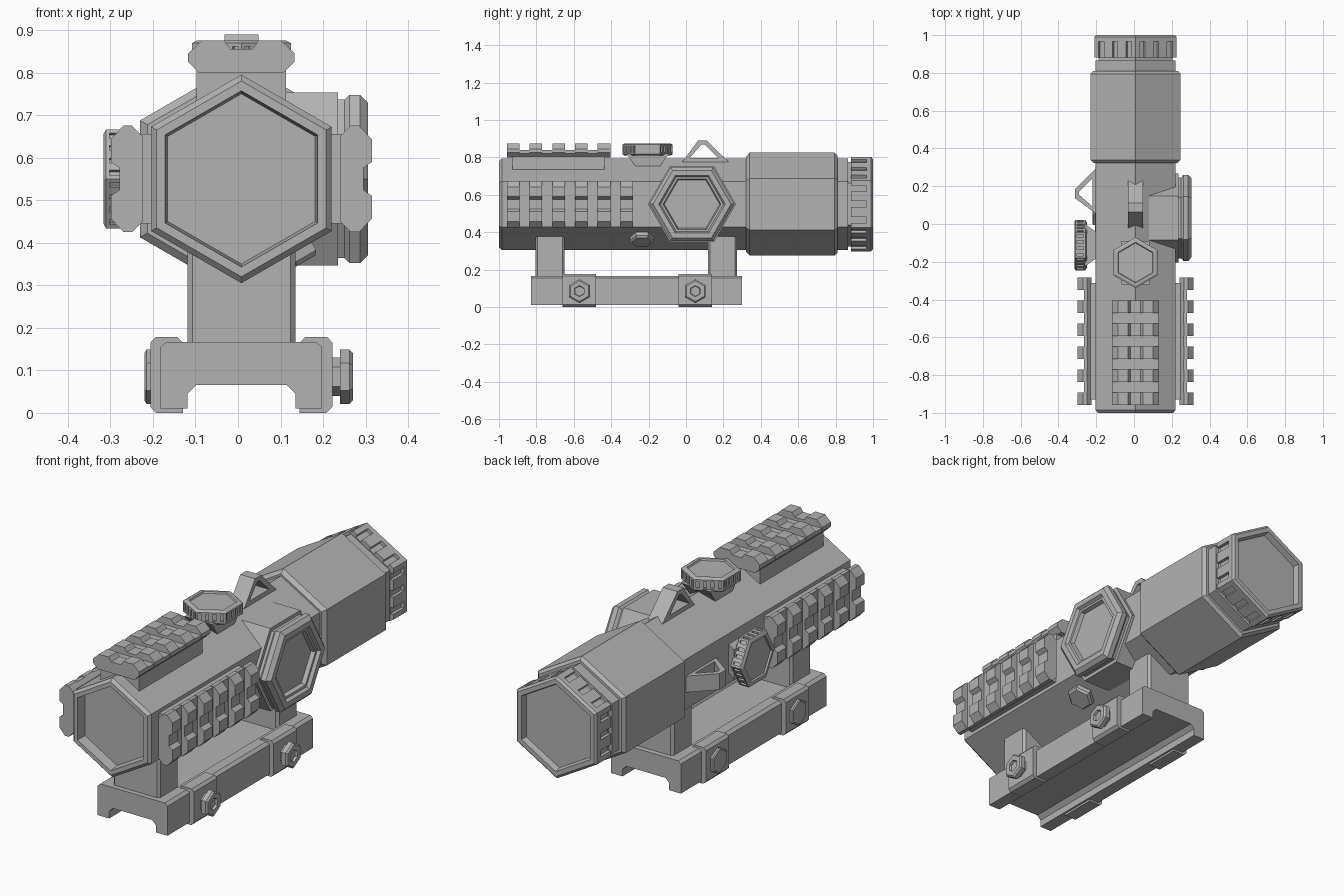
import bpy, bmesh, math

cube = bpy.data.objects.get("Cube")
if cube:
    bpy.data.objects.remove(cube)

CX, CZ = 0.008, 0.55          # optical axis

grey = bpy.data.materials.new("plain_grey")
grey.use_nodes = True
COLOUR = (0.45, 0.45, 0.45, 1)
grey.diffuse_color = COLOUR
grey.node_tree.nodes["Principled BSDF"].inputs["Base Color"].default_value = COLOUR


# ---------- helpers ----------
def loft(bm, rings, place, closed=False):
    """Skin equal-sized outlines [(t, [(a, b)...])]; cap the ends or close the loop."""
    rows = [[bm.verts.new(place(a, b, t)) for a, b in pts] for t, pts in rings]
    pairs = list(zip(rows, rows[1:])) + ([(rows[-1], rows[0])] if closed else [])
    n = len(rows[0])
    for r, s in pairs:
        for i in range(n):
            j = (i + 1) % n
            bm.faces.new((r[i], r[j], s[j], s[i]))
    if not closed:
        bm.faces.new(rows[0])
        bm.faces.new(rows[-1])


def finish(bm, name):
    bmesh.ops.recalc_face_normals(bm, faces=bm.faces)
    me = bpy.data.meshes.new(name)
    bm.to_mesh(me)
    bm.free()
    me.materials.append(grey)
    ob = bpy.data.objects.new(name, me)
    bpy.context.collection.objects.link(ob)
    return ob


def part(name, *lofts):
    bm = bmesh.new()
    for rings, place in lofts:
        loft(bm, rings, place)
    return finish(bm, name)


def along_x(y, z):
    return lambda a, b, t: (t, y + a, z + b)


def along_y(x, z):
    return lambda a, b, t: (x + b, t, z + a)


def along_z(x, y):
    return lambda a, b, t: (x + b, y + a, t)


def hexagon(r, turn=0):
    return [(r * math.cos(math.radians(60 * i + turn)),
             r * math.sin(math.radians(60 * i + turn))) for i in range(6)]


def hexes(stations, turn=0):
    return [(t, hexagon(r, turn)) for t, r in stations]


def rect(ha, hb):
    return [(-ha, -hb), (ha, -hb), (ha, hb), (-ha, hb)]


def chamfered(ha, hb, c):
    return [(-ha + c, -hb), (ha - c, -hb), (ha, -hb + c), (ha, hb - c),
            (ha - c, hb), (-ha + c, hb), (-ha, hb - c), (-ha, -hb + c)]


def knurled(r, depth, notches, width):
    """Hexagon outline with square notches cut into every side."""
    pts, corners = [], hexagon(r)
    for i, (p, q) in enumerate(zip(corners, corners[1:] + corners[:1])):
        ang = math.radians(60 * i + 30)
        pts.append(p)
        for k in range(notches):
            mid = (k + 0.5) / notches
            for off, d in ((-1, 0), (-1, depth), (1, depth), (1, 0)):
                f = mid + off * width / 2 / r
                pts.append((p[0] + (q[0] - p[0]) * f - d * math.cos(ang),
                            p[1] + (q[1] - p[1]) * f - d * math.sin(ang)))
    return pts


def prism(outline, t0, t1):
    return [(t0, outline), (t1, outline)]


# ---------- main tubes ----------
axis = along_y(CX, CZ)
part("main_body", (hexes([(-0.95, 0.2), (-1.0, 0.207), (-1.0, 0.23),
                          (-0.985, 0.245), (0.34, 0.245)]), axis))
part("rear_tube", (hexes([(0.322, 0.255), (0.34, 0.275), (0.795, 0.275),
                          (0.81, 0.26)]), axis))
part("rear_neck", (hexes([(0.8, 0.245), (0.865, 0.245), (0.865, 0.225),
                          (0.89, 0.225)]), axis))
part("eyepiece_ring",
     (prism(knurled(0.252, 0.016, 3, 0.032), 0.882, 0.97), axis),
     (hexes([(0.965, 0.252), (0.99, 0.252), (1.0, 0.24), (1.0, 0.215),
             (0.94, 0.2)]), axis))


# ---------- accessory rails ----------
def half_mirror(pts):
    return pts + [(-a, b) for a, b in reversed(pts)]


TOOTH = half_mirror([(0.1, 0), (0.125, 0.025), (0.125, 0.045), (0.093, 0.075),
                     (0.04, 0.075), (0.026, 0.055)])
BASE = half_mirror([(0.1, 0), (0.122, 0.022), (0.122, 0.04), (0.026, 0.04)])


def rail(name, teeth, place):
    pitch, start, width = 0.1215, -0.958, 0.067
    end = start + pitch * (teeth - 1) + width
    lofts = [(prism(BASE, start + 0.003, end - 0.003), place)]
    for i in range(teeth):
        y = start + pitch * i
        lofts.append((prism(TOOTH, y, y + width), place))
    foot = [(-0.105, -0.07), (0.105, -0.07), (0.105, 0.01), (-0.105, 0.01)]
    lofts.append((prism(foot, start + 0.03, end - 0.03), place))
    part(name, *lofts)


rail("top_rail", 5, lambda a, b, t: (CX + a, t, 0.8 + b))
for side, s in (("left", 1), ("right", -1)):
    rail(side + "_rail", 6, lambda a, b, t, s=s: (CX + s * (0.232 + b), t, CZ + a))


# ---------- adjustment turrets ----------
def turret(name, place, t, s):
    """Cap starts at t and grows in direction s."""
    part(name,
         ([(t - s * 0.1, rect(0.068, 0.07)), (t - s * 0.06, rect(0.068, 0.07)),
           (t + s * 0.005, rect(0.115, 0.075))], place),
         (hexes([(t - s * 0.008, 0.122), (t, 0.134), (t + s * 0.01, 0.134)]), place),
         (prism(knurled(0.134, 0.008, 4, 0.014), t + s * 0.01, t + s * 0.045), place),
         (hexes([(t + s * 0.044, 0.134), (t + s * 0.052, 0.134), (t + s * 0.058, 0.122),
                 (t + s * 0.058, 0.108), (t + s * 0.05, 0.104)]), place))


turret("top_turret", along_z(CX, -0.205), 0.817, 1)
turret("right_turret", along_x(-0.112, CZ), -0.258, -1)

# ---------- large side housing ----------
side_axis = along_x(0.032, CZ)
part("side_housing", (hexes([(0.05, 0.235), (0.235, 0.235)]), side_axis),
     (hexes([(0.23, 0.215), (0.255, 0.215)]), side_axis))
part("side_cap", (hexes([(0.25, 0.215), (0.262, 0.228), (0.287, 0.228), (0.305, 0.208),
                         (0.305, 0.178), (0.29, 0.168), (0.29, 0.155),
                         (0.27, 0.148)]), side_axis))


# ---------- cap retainer loops ----------
def retainer(name, place):
    outer = [(-0.02, 0), (0.228, 0), (0.112, 0.115), (0.064, 0.115)]
    inner = [(0.02, 0.022), (0.172, 0.022), (0.1, 0.093), (0.082, 0.093)]
    bm = bmesh.new()
    loft(bm, [(-0.04, outer), (0.04, outer), (0.04, inner), (-0.04, inner)], place, True)
    finish(bm, name)


retainer("top_loop", lambda a, b, t: (CX + t, a, 0.775 + b))
retainer("right_loop", lambda a, b, t: (-0.197 - b, 0.072 + a, CZ + t))

# ---------- underside plug ----------
c, s = 0.5, math.sin(math.radians(60))
part("underside_plug",
     (hexes([(-0.02, 0.065), (0.02, 0.065), (0.03, 0.055)]),
      lambda a, b, t: (0.125 + b * s + t * c, -0.235 + a, 0.372 + b * c - t * s)))

# ---------- mount ----------
for name, y in (("front_leg", -0.727), ("rear_leg", 0.195)):
    part(name, (prism(chamfered(0.078, 0.127, 0.012), 0.13, 0.45), along_z(CX, y)))

clamp = half_mirror([(0.19, 0.01), (0.19, 0.155), (0.175, 0.167)])
channel = [(-0.127, 0.01), (-0.127, 0.045), (-0.107, 0.065),
           (0.107, 0.065), (0.127, 0.045), (0.127, 0.01)]
base = part("mount_base", (prism(clamp + channel, -0.83, 0.3),
                           lambda a, b, t: (CX + a, t, b)))
bm = bmesh.new()
bm.from_mesh(base.data)
bm.faces.ensure_lookup_table()
top = max(bm.faces, key=lambda f: f.calc_center_median().z)
bmesh.ops.inset_region(bm, faces=[top], thickness=0.07)
bmesh.ops.inset_region(bm, faces=[top], thickness=0.015, depth=-0.02)
bm.to_mesh(base.data)
bm.free()

for name, y in (("front", -0.57), ("rear", 0.05)):
    for side, sx in (("left", 1), ("right", -1)):
        jaw = [(0.137, 0), (0.2, 0), (0.214, 0.014), (0.214, 0.165), (0.202, 0.178),
               (0.15, 0.178), (0.137, 0.165)]
        part(f"{name}_{side}_jaw", (prism(jaw, y - 0.09, y + 0.09),
                                    lambda a, b, t, sx=sx: (CX + sx * a, t, b)))
    pivot = along_x(y + 0.0, 0.085)
    part(name + "_nut", (hexes([(0.21, 0.045), (0.24, 0.045), (0.24, 0.064), (0.262, 0.064),
                                (0.27, 0.055), (0.27, 0.03), (0.258, 0.027)], 30), pivot))
    part(name + "_bolt_head", (hexes([(-0.2, 0.064), (-0.215, 0.064),
                                      (-0.22, 0.056)], 30), pivot))
